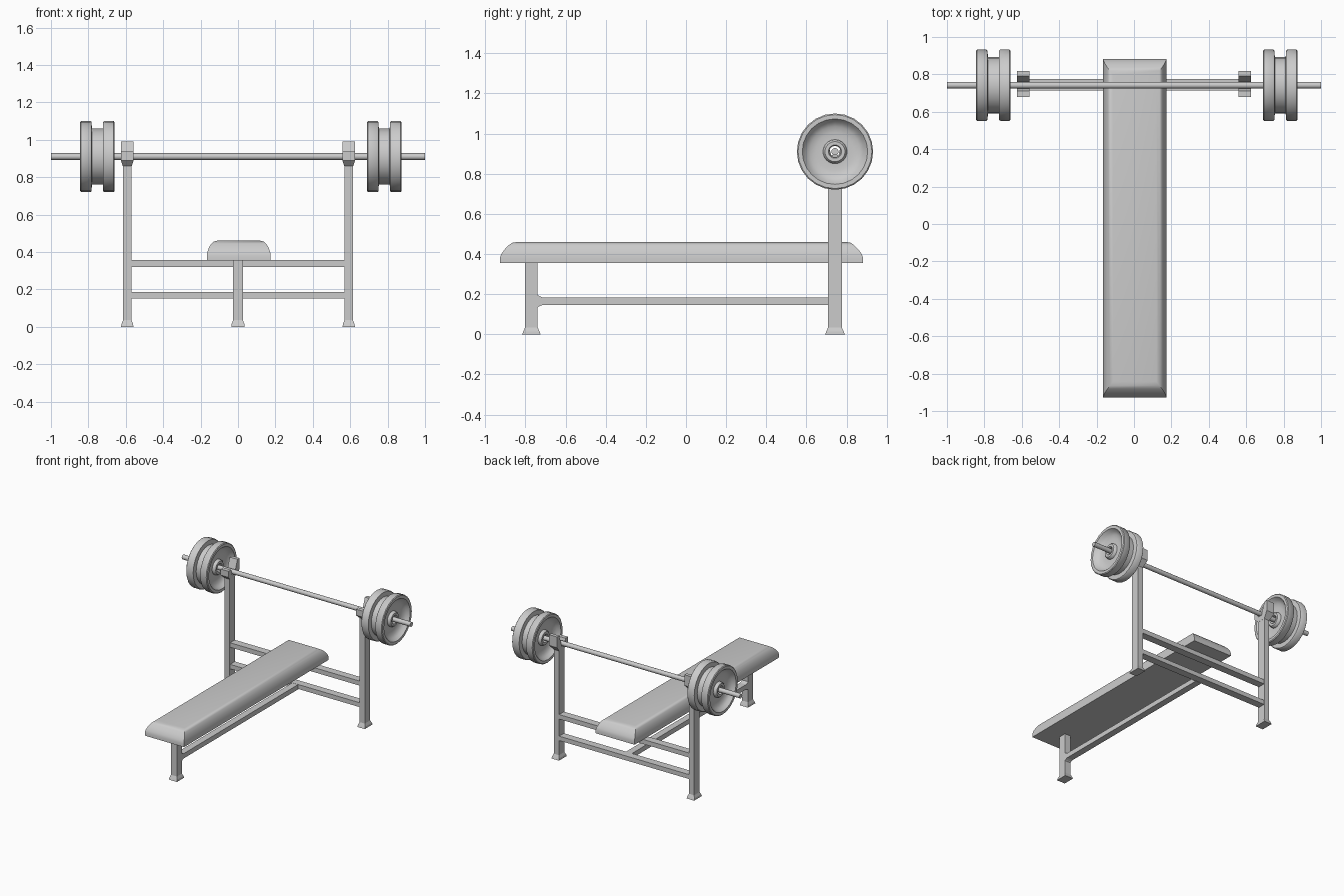
import bpy, bmesh, math

cube = bpy.data.objects.get("Cube")
if cube:
    bpy.data.objects.remove(cube, do_unlink=True)

grey = bpy.data.materials.new("plain_grey")
grey.use_nodes = True
grey.diffuse_color = (0.6, 0.6, 0.6, 1)
grey.node_tree.nodes["Principled BSDF"].inputs["Base Color"].default_value = (0.6, 0.6, 0.6, 1)

RACK_Y, BAR_Z, POST_X = 0.742, 0.91, 0.592


def finish(name, bm, smooth=None):
    bmesh.ops.recalc_face_normals(bm, faces=bm.faces)
    mesh = bpy.data.meshes.new(name)
    bm.to_mesh(mesh)
    bm.free()
    mesh.materials.append(grey)
    obj = bpy.data.objects.new(name, mesh)
    bpy.context.collection.objects.link(obj)
    if smooth:
        bpy.ops.object.select_all(action="DESELECT")
        obj.select_set(True)
        bpy.context.view_layer.objects.active = obj
        bpy.ops.object.shade_smooth_by_angle(angle=math.radians(smooth))
    return obj


def loft(name, rings, closed=False, smooth=None):
    """Skin equal-length rings of points; cap the ends unless closed."""
    bm = bmesh.new()
    loops = [[bm.verts.new(p) for p in ring] for ring in rings]
    pairs = list(zip(loops, loops[1:]))
    if closed:
        pairs.append((loops[-1], loops[0]))
    else:
        bm.faces.new(loops[0])
        bm.faces.new(loops[-1])
    for a, b in pairs:
        for i in range(len(a)):
            j = (i + 1) % len(a)
            bm.faces.new((a[i], a[j], b[j], b[i]))
    return finish(name, bm, smooth)


def rect(cx, cy, hx, hy, z):
    return [(cx + sx * hx, cy + sy * hy, z)
            for sx, sy in ((-1, -1), (1, -1), (1, 1), (-1, 1))]


def box(name, x, y, z):
    cx, cy = sum(x) / 2, sum(y) / 2
    hx, hy = (x[1] - x[0]) / 2, (y[1] - y[0]) / 2
    return loft(name, [rect(cx, cy, hx, hy, h) for h in z])


def leg(name, cx, cy, hx, hy, top):
    """Square tube with a flared foot."""
    return loft(name, [rect(cx, cy, hx + 0.01, hy + 0.015, 0),
                       rect(cx, cy, hx + 0.008, hy + 0.009, 0.015),
                       rect(cx, cy, hx, hy, 0.035),
                       rect(cx, cy, hx, hy, top)])


def lathe(name, profile, cx, sides, closed, smooth=40):
    """Turn (x, radius) points about the bar axis."""
    rings = []
    for x, r in profile:
        rings.append([(cx + x, RACK_Y + r * math.cos(2 * math.pi * i / sides),
                       BAR_Z + r * math.sin(2 * math.pi * i / sides))
                      for i in range(sides)])
    return loft(name, rings, closed, smooth)


# Padded bench: rounded shoulders, square corners in plan
PAD_Y = -0.0225
loft("bench_pad", [rect(0.004, PAD_Y, 0.171 - a, 0.904 - b, z) for a, b, z in (
    (0, 0, 0.355), (0, 0, 0.38), (0.003, 0.006, 0.4), (0.012, 0.025, 0.425),
    (0.025, 0.045, 0.445), (0.038, 0.062, 0.456), (0.055, 0.085, 0.46))], smooth=40)

# Single leg at the foot end, with the spine running back to the rack
leg("front_leg", 0, -0.77, 0.026, 0.031, 0.357)
loft("spine_rail", [[(x, y, z) for x, z in (
    (-0.026, 0.165 - h), (0.026, 0.165 - h), (0.026, 0.165 + h), (-0.026, 0.165 + h))]
    for y, h in ((-0.745, 0.038), (-0.732, 0.026), (-0.715, 0.019), (0.72, 0.019))])

# Rack cross rails
for name, z in (("lower_cross_rail", (0.15, 0.185)), ("upper_cross_rail", (0.32, 0.356))):
    box(name, (-0.58, 0.58), (0.714, 0.774), z)

# Outline of the bar cradle, as (y, z): low front lip, tall back lip
CRADLE = ((0.708, 0.86), (0.776, 0.86), (0.818, 0.905), (0.818, 0.99),
          (0.79, 0.99), (0.766, 0.92), (0.76, 0.892), (0.724, 0.892),
          (0.71, 0.938), (0.678, 0.938), (0.678, 0.89))

# Weight pair section, as (x, radius): dished faces, hubs, groove between
HALF = ((0.066, 0.028), (0.072, 0.033), (0.072, 0.05), (0.066, 0.056), (0.048, 0.06),
        (0.047, 0.095), (0.054, 0.125), (0.068, 0.147), (0.086, 0.158),
        (0.092, 0.163), (0.092, 0.184), (0.087, 0.19), (0.037, 0.19),
        (0.031, 0.185), (0.029, 0.15))
SECTION = list(HALF) + [(-x, r) for x, r in reversed(HALF)]

for side, s, plate_x in (("right", -1, -0.752), ("left", 1, 0.782)):
    leg(side + "_post", s * POST_X, RACK_Y, 0.023, 0.034, 0.875)
    # The cradle narrows to meet the post at its base
    loft(side + "_bar_cradle", [
        [(s * POST_X + e * (0.024 if z < 0.87 else 0.034), y, z) for y, z in CRADLE]
        for e in (-1, 1)])
    lathe(side + "_weights", SECTION, plate_x, 24, True)

# Bar
lathe("bar", ((-1, 0.018), (1, 0.018)), 0, 12, False)
